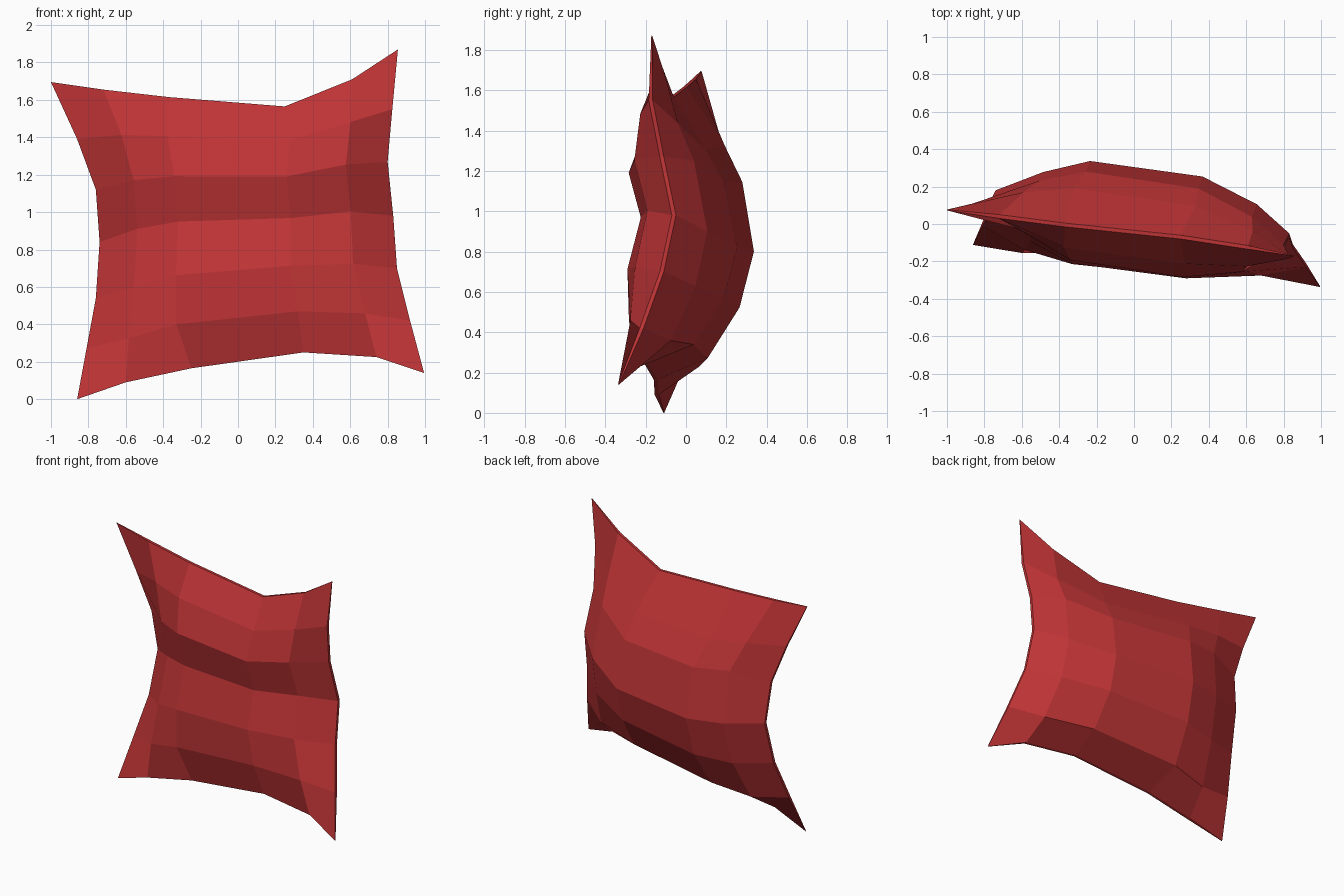
import bpy, bmesh
from mathutils import Vector

if "Cube" in bpy.data.objects:
    bpy.data.objects.remove(bpy.data.objects["Cube"])

# Seam outline: four edges of the cushion (x, y, z)
top = [(-1, .075, 1.695), (-.72, .04, 1.655), (-.37, -.005, 1.615),
       (.25, -.07, 1.565), (.61, -.125, 1.71), (.855, -.17, 1.87)]
bottom = [(-.86, -.11, 0), (-.6, -.145, .09), (-.25, -.15, .165),
          (.35, -.2, .25), (.74, -.25, .225), (.995, -.335, .14)]
left = [top[0], (-.86, .1, 1.39), (-.76, .13, 1.12), (-.74, .17, .84),
        (-.76, .1, .54), (-.81, 0, .27), bottom[0]]
right = [top[5], (.825, -.175, 1.55), (.8, -.12, 1.27), (.83, -.06, .98),
         (.85, -.12, .7), (.92, -.22, .42), bottom[5]]
top, bottom, left, right = [[Vector(p) for p in e] for e in (top, bottom, left, right)]
U = [0, .145, .335, .665, .865, 1]
V = [0, .18, .34, .5, .67, .84, 1]

# Puffiness of each side: per row times per column
front_rows, front_cols = [0, .155, .28, .28, .29, .19, 0], [0, .55, .9, 1, .7, 0]
back_rows, back_cols = [0, .175, .22, .225, .215, .15, 0], [0, .63, 1, .88, .45, 0]
push = Vector((.18, 1, -.25))
# Drift of the inner grid lines: columns sideways, rows up or down
drift_x = [0, 0, -.06, .03, .02, 0]
front_z = [0, .02, .01, .01, -.03, -.04, 0]
back_z = [0, .02, .08, -.02, -.05, -.09, 0]
SEAM = .01


def seam_surface(r, c):
    """Patch spanned by the four seam edges."""
    u, v = U[c], V[r]
    across = left[r].lerp(right[r], u)
    down = top[c].lerp(bottom[c], v)
    corners = top[0].lerp(top[5], u).lerp(bottom[0].lerp(bottom[5], u), v)
    return across + down - corners


bm = bmesh.new()


def side(rows, cols, drift_z, sign):
    grid = []
    for r in range(7):
        grid.append([])
        for c in range(6):
            corner = r in (0, 6) and c in (0, 5)
            p = seam_surface(r, c) + push * (sign * rows[r] * cols[c])
            if r in (0, 6) or c in (0, 5):
                p.y += sign * (.002 if corner else SEAM)
            else:
                p += Vector((drift_x[c], 0, drift_z[r]))
            grid[-1].append(bm.verts.new(p))
    for r in range(6):
        for c in range(5):
            bm.faces.new((grid[r][c], grid[r + 1][c], grid[r + 1][c + 1], grid[r][c + 1]))
    # border loop
    return ([grid[0][c] for c in range(5)] + [grid[r][5] for r in range(6)] +
            [grid[6][c] for c in range(5, 0, -1)] + [grid[r][0] for r in range(6, 0, -1)])


front = side(front_rows, front_cols, front_z, -1)
back = side(back_rows, back_cols, back_z, 1)
# Thin seam strip joining both sides
for i in range(len(front)):
    j = (i + 1) % len(front)
    bm.faces.new((front[i], front[j], back[j], back[i]))
bmesh.ops.recalc_face_normals(bm, faces=bm.faces)

mesh = bpy.data.meshes.new("cushion")
bm.to_mesh(mesh)
bm.free()
red = bpy.data.materials.new("red fabric")
red.diffuse_color = (.52, .034, .036, 1)
red.use_nodes = True
red.node_tree.nodes["Principled BSDF"].inputs["Base Color"].default_value = red.diffuse_color
mesh.materials.append(red)
bpy.context.collection.objects.link(bpy.data.objects.new("cushion", mesh))
